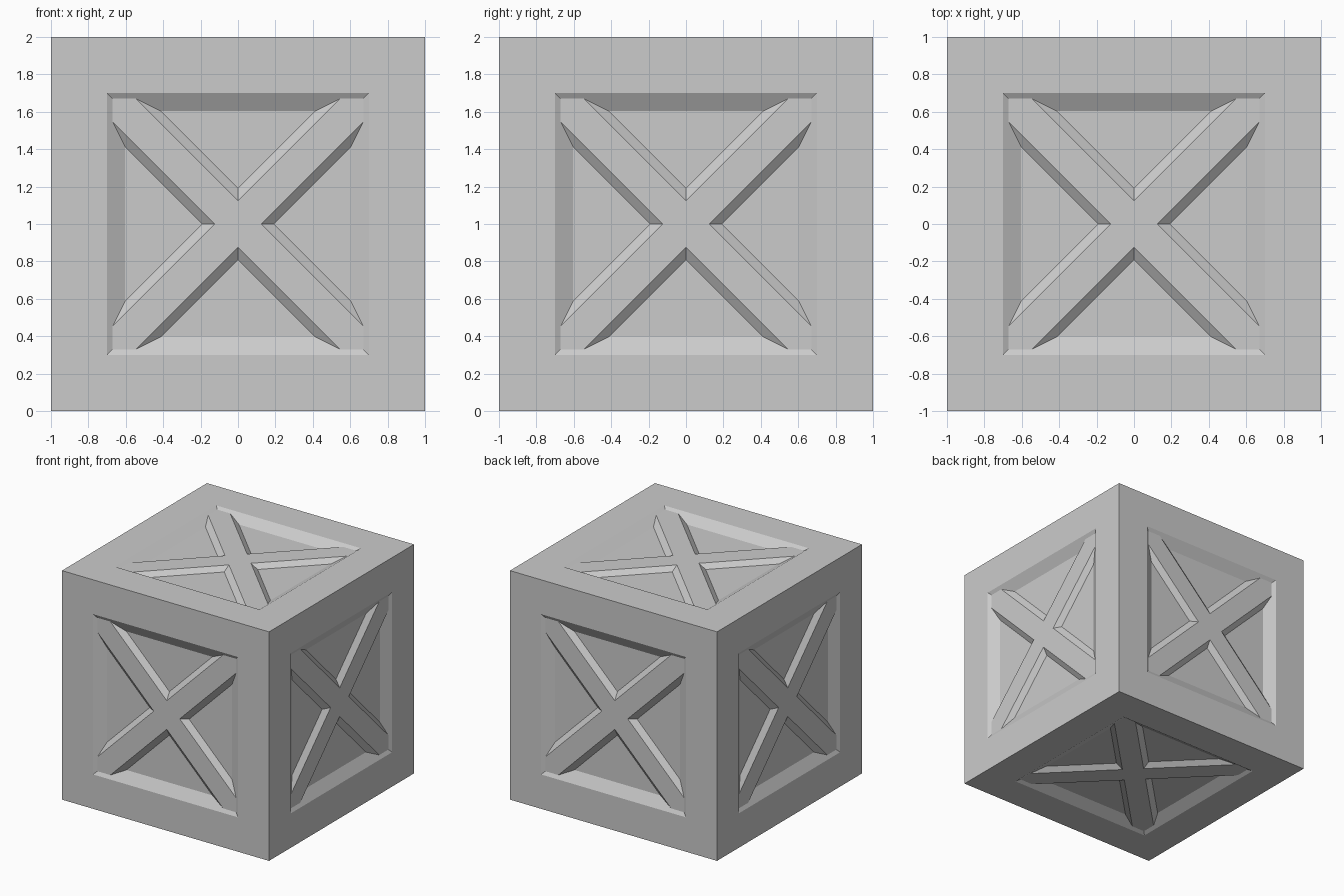
import bpy, bmesh
from math import pi
from mathutils import Matrix, Vector

if "Cube" in bpy.data.objects:
    bpy.data.objects.remove(bpy.data.objects["Cube"])

FRAME, PANEL = 0.70, 0.605     # half-size of the recess at the surface and at its floor
DEPTH, BRACE_DEPTH = 0.054, 0.017
BRACE_EDGE = FRAME - (FRAME - PANEL) * BRACE_DEPTH / DEPTH
CENTRE = Vector((0, 0, 1))


def finish(bm, name):
    mesh = bpy.data.meshes.new(name)
    bm.to_mesh(mesh)
    bm.free()
    obj = bpy.data.objects.new(name, mesh)
    bpy.context.collection.objects.link(obj)
    return obj


# Crate body: cube with a sloped recess in each of the six sides
bm = bmesh.new()
bmesh.ops.create_cube(bm, size=2, matrix=Matrix.Translation(CENTRE))
sides = bm.faces[:]
bmesh.ops.inset_individual(bm, faces=sides, thickness=1 - FRAME, use_even_offset=True)
bmesh.ops.inset_individual(bm, faces=sides, thickness=FRAME - PANEL, depth=-DEPTH,
                           use_even_offset=True)
finish(bm, "crate_body")


# Outline of an X clipped by a square: s is half the square, c the notch distance
def x_outline(bm, s, c, height):
    quarter = [(0, c), (s - c, s), (s, s), (s, s - c)]
    return [bm.verts.new(Matrix.Rotation(-i * pi / 2, 3, 'Z') @ Vector((x, y, height)))
            for i in range(4) for x, y in quarter]


# Cross brace: flat X with sloped sides, its ends running into the frame
def cross_brace(name, rotation):
    bm = bmesh.new()
    top = x_outline(bm, BRACE_EDGE, 0.125, 1 - BRACE_DEPTH)
    low = x_outline(bm, PANEL, 0.19, 1 - DEPTH)
    bm.faces.new(top[::-1])
    for i in range(16):
        if i % 4 in (0, 3):
            j = (i + 1) % 16
            bm.faces.new((top[i], top[j], low[j], low[i]))
    bmesh.ops.transform(bm, matrix=Matrix.Translation(CENTRE) @ rotation, verts=bm.verts)
    finish(bm, name)


cross_brace("top_brace", Matrix.Identity(4))
cross_brace("bottom_brace", Matrix.Rotation(pi, 4, 'X'))
for i, side in enumerate(("front", "right", "back", "left")):
    cross_brace(side + "_brace", Matrix.Rotation(i * pi / 2, 4, 'Z') @ Matrix.Rotation(pi / 2, 4, 'X'))
